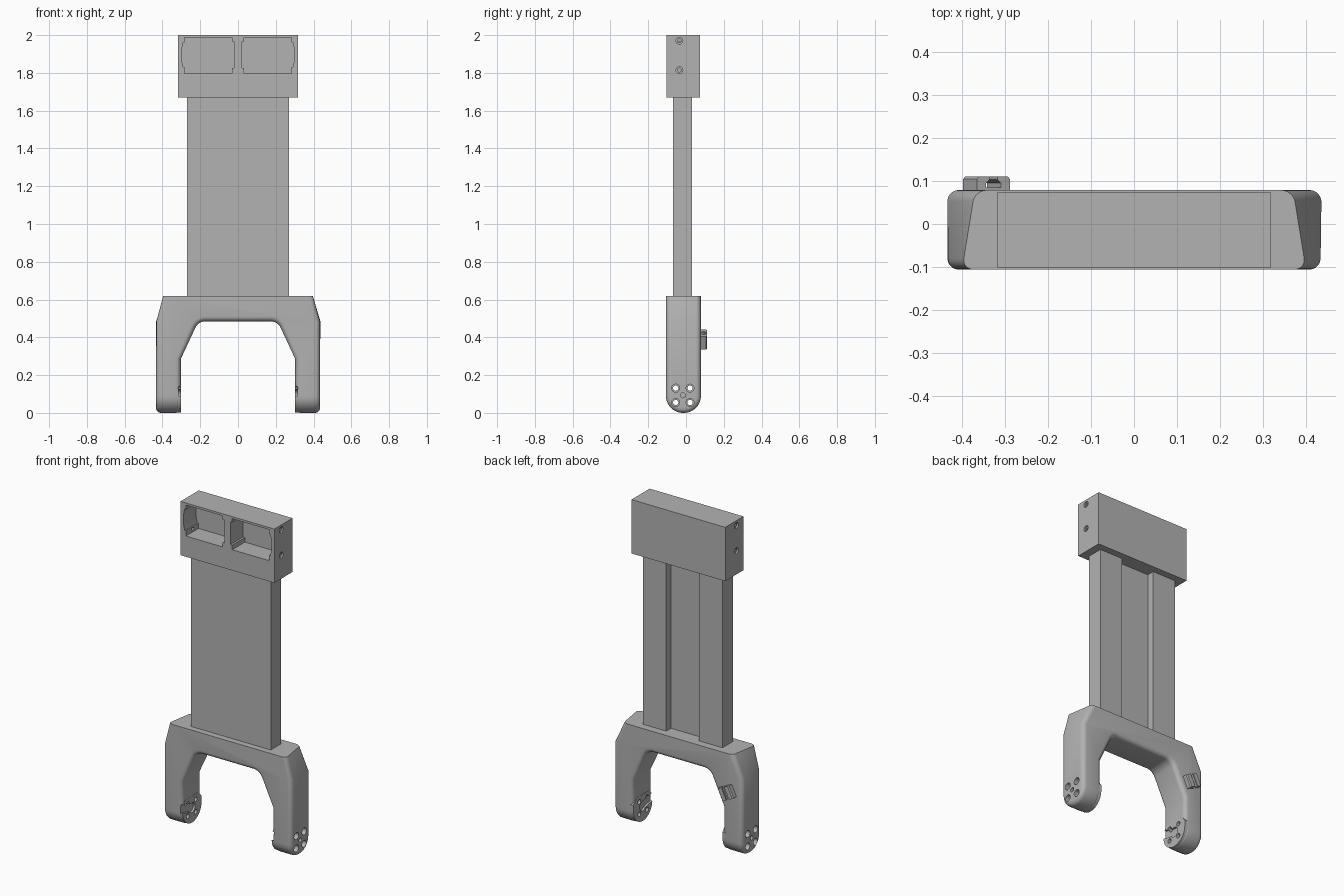
import bpy, bmesh, math
from mathutils import Matrix, Vector

cube = bpy.data.objects.get("Cube")
if cube:
    bpy.data.objects.remove(cube, do_unlink=True)

GREY = (0.45, 0.45, 0.45, 1)
grey = bpy.data.materials.new("plain grey")
grey.use_nodes = True
grey.diffuse_color = GREY
grey.node_tree.nodes["Principled BSDF"].inputs["Base Color"].default_value = GREY


def finish(name, bm):
    bmesh.ops.recalc_face_normals(bm, faces=bm.faces)
    mesh = bpy.data.meshes.new(name)
    bm.to_mesh(mesh)
    bm.free()
    mesh.materials.append(grey)
    ob = bpy.data.objects.new(name, mesh)
    bpy.context.collection.objects.link(ob)
    return ob


def prism_bm(points, start, end, axis="y"):
    """Extrude a flat outline along an axis: (x, z) for y, (y, z) for x, (x, y) for z."""
    place = {"y": lambda a, b: (a, start, b), "x": lambda a, b: (start, a, b),
             "z": lambda a, b: (a, b, start)}[axis]
    bm = bmesh.new()
    face = bm.faces.new([bm.verts.new(place(a, b)) for a, b in points])
    new = bmesh.ops.extrude_face_region(bm, geom=[face])["geom"]
    shift = Vector([end - start if c == axis else 0 for c in "xyz"])
    bmesh.ops.translate(bm, vec=shift, verts=[v for v in new if isinstance(v, bmesh.types.BMVert)])
    return bm


def prism(name, points, start, end, axis="y"):
    return finish(name, prism_bm(points, start, end, axis))


def circle(y, z, r, n=24):
    return [(y + r * math.cos(math.tau * i / n), z + r * math.sin(math.tau * i / n)) for i in range(n)]


def hole(y, z, r, x0, x1):
    return prism("hole_cutter", circle(y, z, r), x0, x1, "x")


def activate(ob):
    bpy.ops.object.select_all(action="DESELECT")
    ob.select_set(True)
    bpy.context.view_layer.objects.active = ob


def cut(ob, cutters):
    activate(ob)
    for c in cutters:
        mod = ob.modifiers.new("cut", "BOOLEAN")
        mod.operation, mod.solver, mod.object = "DIFFERENCE", "EXACT", c
        bpy.ops.object.modifier_apply(modifier=mod.name)


def discard(cutters):
    for c in cutters:
        bpy.data.objects.remove(c, do_unlink=True)


def smooth(ob, angle=30):
    activate(ob)
    bpy.ops.object.shade_smooth_by_angle(angle=math.radians(angle))


# Head block with two notched pockets and side screw holes
HEAD = 0.318
head = prism("head_block", [(-HEAD, 1.67), (HEAD, 1.67), (HEAD, 2), (-HEAD, 2)], -0.102, 0.074)
pocket = [(0.032, 1.797), (0.282, 1.797), (0.282, 1.83), (0.29, 1.83), (0.299, 1.87),
          (0.299, 1.92), (0.29, 1.96), (0.282, 1.96), (0.282, 1.987), (0.032, 1.987),
          (0.032, 1.965), (0.02, 1.965), (0.02, 1.825), (0.032, 1.825)]
cutters = []
for s in (-1, 1):
    cutters.append(prism("pocket_cutter", [(s * x, z) for x, z in pocket], -0.2, 0.02))
    for z in (1.815, 1.97):
        cutters.append(hole(-0.035, z, 0.018, s * 0.308, s * 0.34))
        cutters.append(hole(-0.035, z, 0.01, s * 0.27, s * 0.34))
cut(head, cutters)
discard(cutters)
smooth(head)

# Column: flat front, channel down the back
W, C = 0.27, 0.112
prism("column", [(-W, -0.068), (W, -0.068), (W, 0.032), (C, 0.032), (C, -0.014),
                 (-C, -0.014), (-C, 0.032), (-W, 0.032)], 0.61, 1.68, "z")

# Fork: mirrored arch outline, rounded leg ends and soft rims
FRONT, BACK, OUT, INN = -0.106, 0.079, 0.434, 0.303
half = [(0.4, 0.62), (OUT, 0.485), (OUT, 0), (INN, 0), (INN, 0.285), (0.21, 0.485)]
bm = prism_bm(half + [(-x, z) for x, z in reversed(half)], FRONT, BACK)
for v in bm.verts:
    if v.co.z > 0.6 and v.co.y > 0:
        v.co.x *= 0.925


def mids(test):
    return [e for e in bm.edges if test(*[v.co for v in e.verts])]


def bevel(edges, offset, segments):
    bmesh.ops.bevel(bm, geom=edges, offset=offset, segments=segments, profile=0.5,
                    affect="EDGES", clamp_overlap=False)


across = lambda a, b: abs(a.y - b.y) > 0.1
bevel(mids(lambda a, b: across(a, b) and abs(a.z - 0.485) < 0.01 and abs(a.x) < 0.3), 0.035, 5)
bevel(mids(lambda a, b: a.z < 0.001 and b.z < 0.001 and not across(a, b)), 0.09, 10)
# Rims are the edges where a front, back or round end face meets an inner or outer wall
bm.normal_update()
rims = []
for e in bm.edges:
    a, b = [v.co for v in e.verts]
    if min(a.z, b.z) > 0.6 or across(a, b) or e.calc_face_angle(0) < 0.8:
        continue
    rims.append(e)
bevel(rims, 0.026, 5)
fork = finish("fork", bm)

# Flat round-ended pads inside each leg end, with a slot for the swivel arm
CY, CZ, R = (FRONT + BACK) / 2, 0.093, 0.0915
pad_outline = [(CY + R * math.cos(a), CZ + R * math.sin(a))
               for a in [math.pi + math.pi * i / 20 for i in range(21)]]
pad_outline += [(CY + R, 0.13), (CY + R * 0.7, 0.165), (CY - R * 0.7, 0.165), (CY - R, 0.13)]
for s, side in ((1, "left"), (-1, "right")):
    pad = prism(side + "_pad", pad_outline, s * (INN - 0.001), s * 0.34, "x")
    slots = [hole(CY, CZ, 0.03, s * 0.29, s * 0.315),
             prism("arm_cutter", [(CY, 0.07), (CY, 0.12), (-0.13, 0.148), (-0.13, 0.095)],
                   s * 0.29, s * 0.315, "x")]
    bores = [hole(CY - 0.003, CZ, 0.013, s * 0.4, s * 0.45)]
    for dy in (-0.038, 0.038):
        for dz in (-0.038, 0.038):
            y, z = CY - 0.003 + dy, CZ + dz
            bores.append(hole(y, z, 0.014, s * 0.29, s * 0.45))
            bores.append(hole(y, z, 0.021, s * 0.39, s * 0.45))
    cut(fork, slots + bores)
    cut(pad, slots + bores)
    discard(slots + bores)
    smooth(pad)
smooth(fork, 35)

# Cable clip on the back of the right leg, tilted with the leg
clip = [(-0.042, -0.01), (0.042, -0.01), (0.042, 0.026), (0.036, 0.032), (0.01, 0.032),
        (0.01, 0.024), (0.019, 0.016), (0.019, 0.006), (-0.019, 0.006), (-0.019, 0.016),
        (-0.01, 0.024), (-0.01, 0.032), (-0.036, 0.032), (-0.042, 0.026)]
cable_clip = prism("cable_clip", clip, -0.038, 0.038, "z")
cable_clip.matrix_world = (Matrix.Translation((-0.343, BACK, 0.388))
                           @ Matrix.Rotation(math.radians(25), 4, "Y"))
